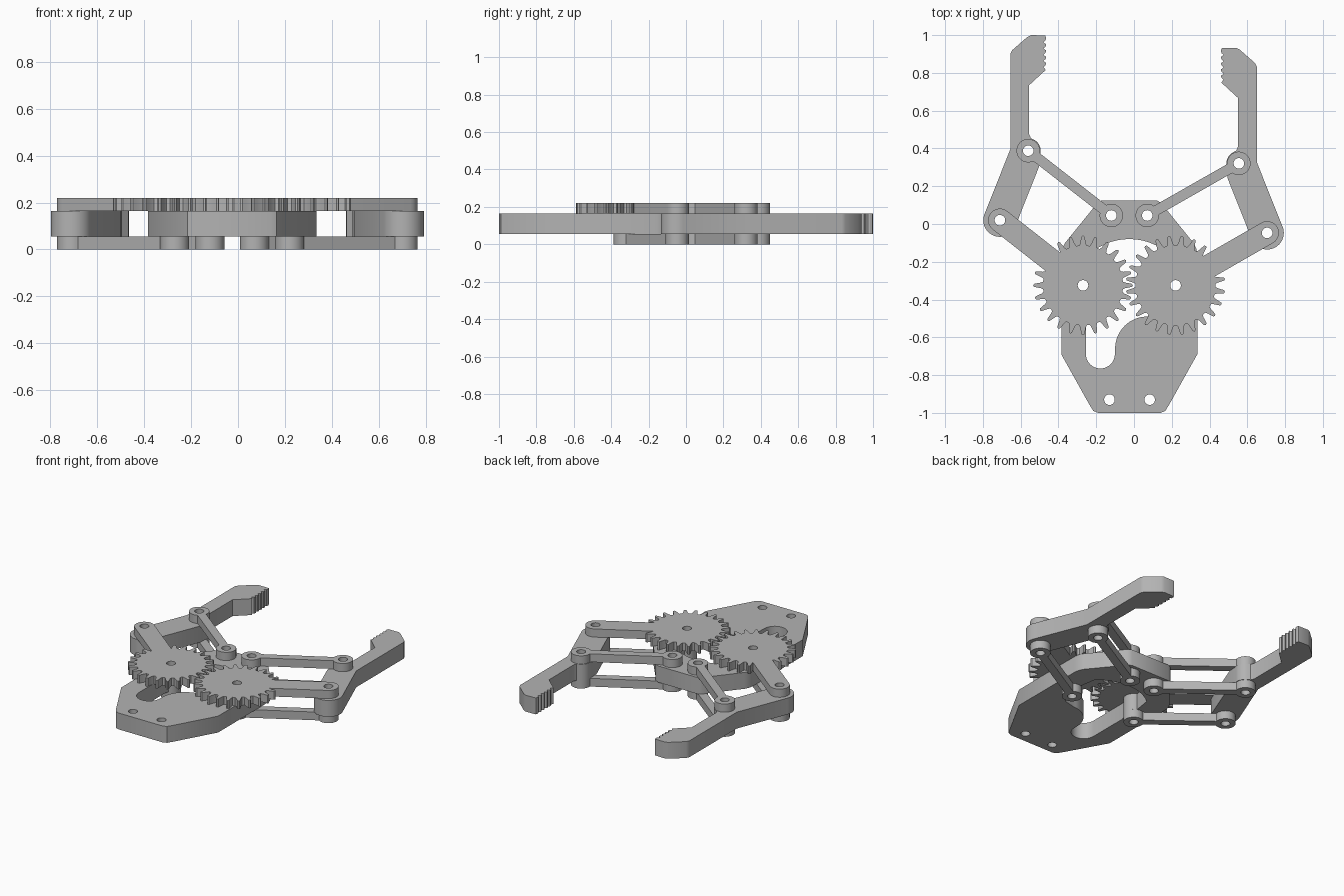
import bpy, bmesh
from math import sin, cos, pi, radians, atan2, asin, hypot

cube = bpy.data.objects.get("Cube")
if cube:
    bpy.data.objects.remove(cube, do_unlink=True)

grey = bpy.data.materials.new("grey")
grey.use_nodes = True
colour = (0.45, 0.45, 0.45, 1)
grey.diffuse_color = colour
grey.node_tree.nodes["Principled BSDF"].inputs["Base Color"].default_value = colour

# Three stacked layers: (bottom, top)
LOW, MID, TOP = (0, 0.055), (0.055, 0.165), (0.165, 0.22)
AXIS = -0.025      # mirror line of the body
HOLE = 0.028
BOSS = 0.062


def arc(c, r, a, b, n=16):
    """Points on an arc from angle a to b in degrees."""
    return [(c[0] + r * cos(radians(a + (b - a) * i / n)),
             c[1] + r * sin(radians(a + (b - a) * i / n))) for i in range(n + 1)]


def circle(c, r=HOLE, n=32):
    return arc(c, r, 0, 360, n)[:-1]


def plate(name, layer, loops):
    """Extruded flat plate: first loop is the outline, the rest are openings."""
    bm = bmesh.new()
    edges = []
    for loop in loops:
        vs = [bm.verts.new((x, y, layer[0])) for x, y in loop]
        edges += [bm.edges.new((v, vs[(i + 1) % len(vs)])) for i, v in enumerate(vs)]
    bmesh.ops.triangle_fill(bm, use_beauty=True, use_dissolve=False,
                            edges=edges, normal=(0, 0, 1))
    ext = bmesh.ops.extrude_face_region(bm, geom=bm.faces[:], use_keep_orig=True)
    top = [g for g in ext["geom"] if isinstance(g, bmesh.types.BMVert)]
    bmesh.ops.translate(bm, verts=top, vec=(0, 0, layer[1] - layer[0]))
    bmesh.ops.recalc_face_normals(bm, faces=bm.faces[:])
    mesh = bpy.data.meshes.new(name)
    bm.to_mesh(mesh)
    bm.free()
    mesh.materials.append(grey)
    ob = bpy.data.objects.new(name, mesh)
    bpy.context.collection.objects.link(ob)
    bpy.ops.object.select_all(action="DESELECT")
    ob.select_set(True)
    bpy.context.view_layer.objects.active = ob
    bpy.ops.object.shade_smooth_by_angle(angle=radians(30))
    return ob


def link(name, layer, a, b, half=0.027):
    """Narrow bar with a round drilled eye at each end."""
    d = math_deg(a, b)
    g = asin(half / BOSS) * 180 / pi
    outline = (arc(b, BOSS, d - 180 + g, d + 180 - g, 28)
               + arc(a, BOSS, d + g, d + 360 - g, 28))
    plate(name, layer, [outline, circle(a), circle(b)])


def math_deg(a, b):
    return atan2(b[1] - a[1], b[0] - a[0]) * 180 / pi


def gear(name, c, tip, phase, teeth=24):
    """Spur gear with a drive arm reaching out to the finger pivot."""
    d = math_deg(c, tip)
    root, outer = 0.212, 0.264
    gap = asin(BOSS / root) * 180 / pi
    pitch = 360 / teeth
    # rounded tooth profile: fraction of pitch, radius
    tooth = [(-0.36, root), (-0.25, root + 0.012), (-0.17, 0.245), (-0.12, 0.259),
             (0, outer), (0.12, 0.259), (0.17, 0.245), (0.25, root + 0.012), (0.36, root)]
    pts = []
    for i in range(teeth):
        for f, r in tooth:
            rel = (phase + (i + f) * pitch - d) % 360
            if gap < rel < 360 - gap:
                pts.append((rel, r))
    pts.sort()
    outline = arc(c, root, d + gap, d + gap, 1)[:1]
    outline += [(c[0] + r * cos(radians(d + a)), c[1] + r * sin(radians(d + a)))
                for a, r in pts]
    outline += arc(c, root, d - gap, d - gap, 1)[:1]
    outline += arc(tip, BOSS, d - 90, d + 90)
    plate(name, TOP, [outline, circle(c), circle(tip)])


# Body plate: half outline mirrored, with the winding inner opening
half = [(0.14, -1), (0.165, -0.99), (0.187, -0.955), (0.335, -0.69), (0.335, -0.16),
        (0.33, -0.13), (0.315, -0.1), (0.165, 0.085), (0.148, 0.11), (0.12, 0.125)]
outline = half + [(2 * AXIS - x, y) for x, y in reversed(half)]
axles = {"right": (-0.27, -0.325), "left": (0.22, -0.325)}
inner = {"right": (-0.12, 0.045), "left": (0.07, 0.045)}
opening = (arc((-0.178, -0.688), 0.077, 180, 360)
           + arc((0.07, -0.66), 0.17, 180, 90)[1:] + [(0.15, -0.47), (0.19, -0.42)]
           + arc(axles["left"], BOSS, 250, 110)
           + arc((AXIS, -0.4), 0.32, 50, 130, 24)
           + arc(axles["right"], BOSS, 70, -70) + [(-0.255, -0.42)])
screws = [circle((x, -0.93)) for x in (-0.13, 0.083)]
pins = [circle(p) for p in (*axles.values(), *inner.values())]
plate("body", MID, [outline, opening] + screws + pins)

# Gripper arms: the left side is mirrored and slightly retracted
pivot, elbow = (-0.71, 0.02), (-0.56, 0.388)
teeth = []
for i in range(5):
    y = 0.985 - i * 0.033
    teeth += [(-0.465, y), (-0.468, y - 0.013), (-0.48, y - 0.022), (-0.474, y - 0.028)]
finger = (arc(pivot, 0.088, 157, 338, 24)
          + [(-0.5, 0.31)] + arc(elbow, 0.066, -20, 62, 8)
          + [(-0.546, 0.455), (-0.555, 0.475), (-0.555, 0.735), (-0.468, 0.815)]
          + teeth[::-1]
          + [(-0.47, 0.998), (-0.545, 1), (-0.565, 0.99), (-0.645, 0.92),
             (-0.655, 0.9), (-0.655, 0.395)])

for side in ("right", "left"):
    def place(p):
        return p if side == "right" else (-p[0] - 0.005, p[1] - 0.067)
    pv, el = place(pivot), place(elbow)
    plate(side + "_finger", MID, [[place(p) for p in finger], circle(pv), circle(el)])
    gear(side + "_gear", axles[side], pv, 0 if side == "right" else 187.5)
    link(side + "_upper_link", TOP, inner[side], el)
    link(side + "_lower_link", LOW, inner[side], el)
    link(side + "_lower_drive_link", LOW, axles[side], pv)
